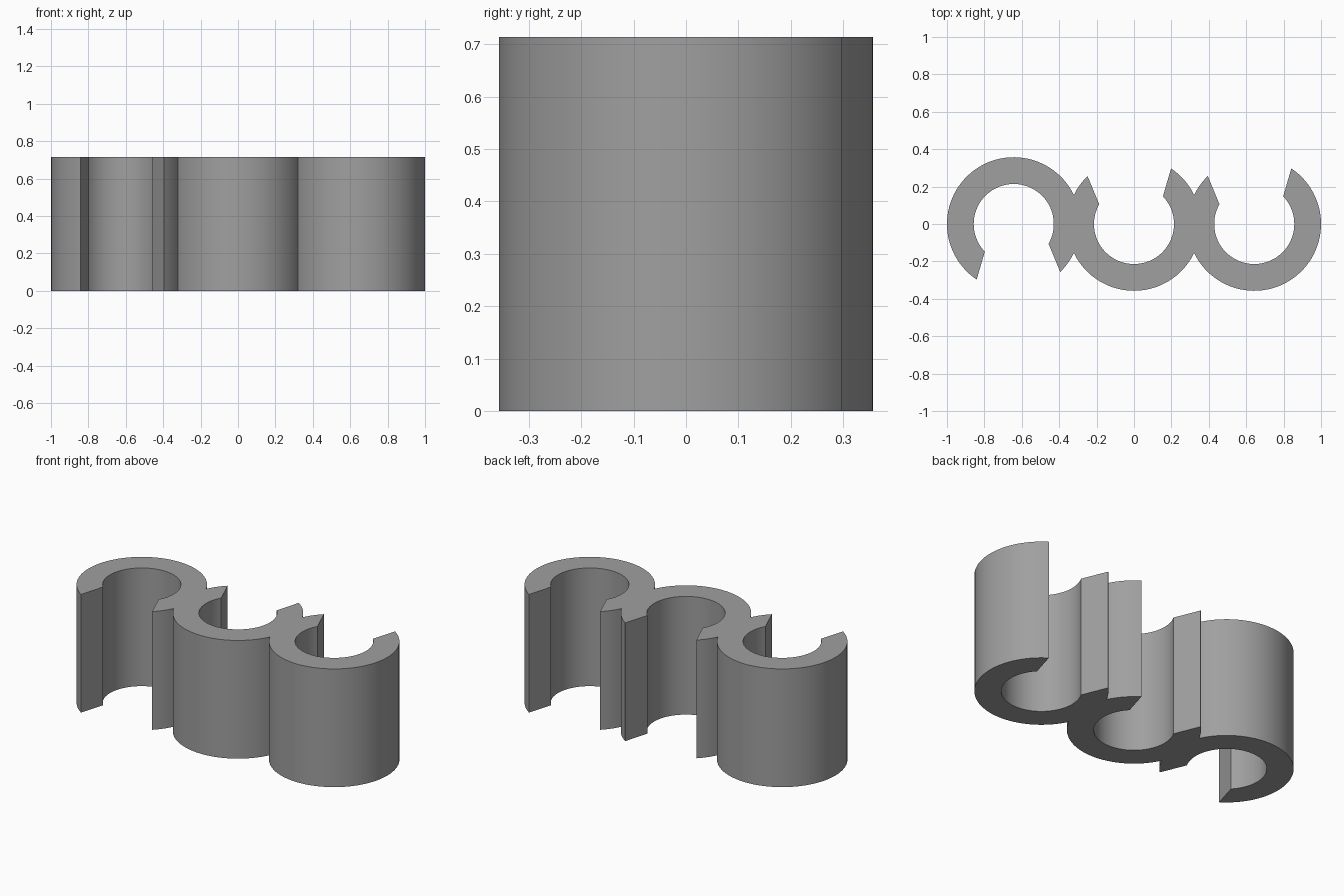
import bpy, bmesh, math

if "Cube" in bpy.data.objects:
    bpy.data.objects.remove(bpy.data.objects["Cube"])

R, r, H, D = 0.357, 0.214, 0.714, 0.643   # outer, inner radius, height, ring spacing
M = math.degrees(math.acos(D / 2 / R))    # angle where neighbouring rings meet


def arc(cx, rad, a, b):
    """Points along a circle arc from angle a to b (degrees)."""
    n = max(2, round(abs(b - a) / 4))
    return [(cx + rad * math.cos(math.radians(a + (b - a) * i / n)),
             rad * math.sin(math.radians(a + (b - a) * i / n))) for i in range(n + 1)]


# One closed outline of the three joined open rings
outline = arc(-D, R, 236.3, M)
for cx, end in ((0, M), (D, M - 180)):
    outline += arc(cx, R, 180 - M, 134.1)[1:]      # pointed lip
    outline += arc(cx, r, 150.4, 403.7)            # bore
    outline += arc(cx, R, 56.3, end)               # outer wall
outline += arc(0, R, -M, M - 180)[1:]              # middle ring underside
outline += arc(-D, R, -M, -45.9)[1:]               # left ring lip
outline += arc(-D, r, -29.6, 223.7)                # left ring bore

# Extruded clip body
bm = bmesh.new()
base = bm.faces.new([bm.verts.new((x, y, 0)) for x, y in outline])
top = bmesh.ops.extrude_face_region(bm, geom=[base], use_keep_orig=True)
bmesh.ops.translate(bm, vec=(0, 0, H),
                    verts=[v for v in top["geom"] if isinstance(v, bmesh.types.BMVert)])
bmesh.ops.recalc_face_normals(bm, faces=bm.faces[:])
mesh = bpy.data.meshes.new("triple_clip")
bm.to_mesh(mesh)
bm.free()
clip = bpy.data.objects.new("triple_clip", mesh)
bpy.context.collection.objects.link(clip)

grey = bpy.data.materials.new("grey")
grey.diffuse_color = (0.35, 0.35, 0.35, 1)
grey.use_nodes = True
grey.node_tree.nodes["Principled BSDF"].inputs["Base Color"].default_value = grey.diffuse_color
mesh.materials.append(grey)

# Smooth walls, sharp corners
bpy.context.view_layer.objects.active = clip
clip.select_set(True)
bpy.ops.object.shade_smooth_by_angle(angle=math.radians(25))
